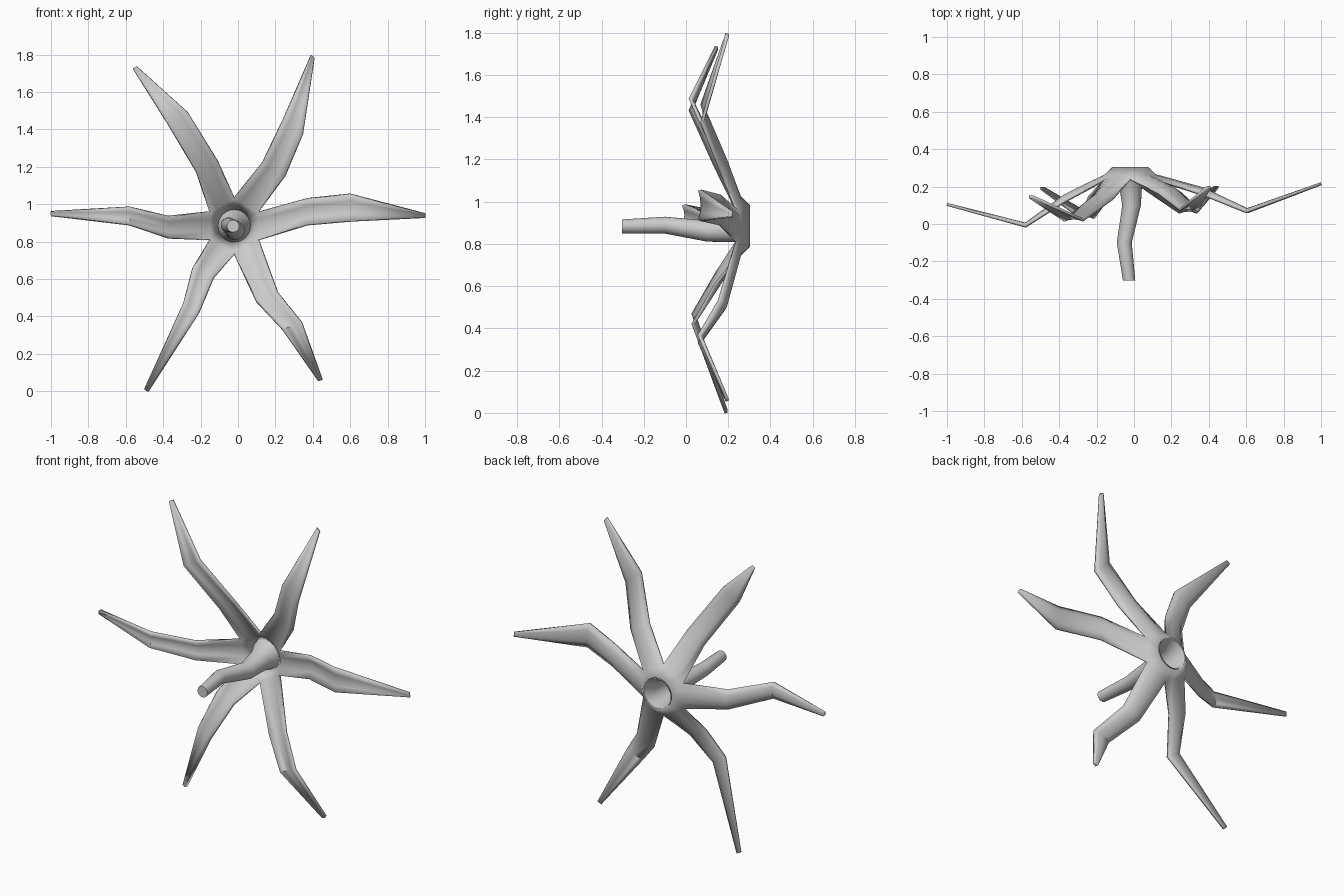
import bpy, bmesh, math
from mathutils import Vector

if "Cube" in bpy.data.objects:
    bpy.data.objects.remove(bpy.data.objects["Cube"])

CX, CZ = -0.02, 0.885        # flower axis (runs along y)
RIM_R, RIM_Y = 0.092, 0.298  # back rim
NOTCH_R, NOTCH_Y = 0.15, 0.24


def finish(bm, name):
    me = bpy.data.meshes.new(name)
    bmesh.ops.recalc_face_normals(bm, faces=bm.faces)
    bm.to_mesh(me)
    bm.free()
    ob = bpy.data.objects.new(name, me)
    bpy.context.collection.objects.link(ob)
    bpy.ops.object.select_all(action='DESELECT')
    ob.select_set(True)
    bpy.context.view_layer.objects.active = ob
    bpy.ops.object.shade_smooth_by_angle(angle=math.radians(50))
    return ob


def polar(r, deg, y):
    a = math.radians(deg)
    return Vector((CX + r * math.cos(a), y, CZ + r * math.sin(a)))


def cross_row(a, b, sag, n=4):
    """Row across a petal from edge a to edge b, the middle bulging backwards."""
    row = []
    for i in range(n + 1):
        t = i / n
        p = a.lerp(b, t)
        p.y += sag * (1 - (2 * t - 1) ** 2)
        row.append(p)
    return row


def bridge(bm, rows, closed=False):
    vs = [[bm.verts.new(p) for p in r] for r in rows]
    n = len(vs[0])
    for r0, r1 in zip(vs, vs[1:]):
        for i in range(n if closed else n - 1):
            j = (i + 1) % n
            bm.faces.new((r0[i], r0[j], r1[j], r1[i]))
    return vs


# Petals: mid edges a/b (x,z), bend edges a/b (x,z), bend y, tip (x,y,z)
PETALS = [
    ((.37, .89), (.37, 1.03), (.61, .91), (.60, 1.055), .065, (1.0, .215, .94)),
    ((.25, 1.15), (.13, 1.22), (.345, 1.375), (.245, 1.46), .075, (.40, .195, 1.79)),
    ((-.11, 1.23), (-.22, 1.17), (-.27, 1.49), (-.375, 1.43), .02, (-.55, .145, 1.73)),
    ((-.37, .935), (-.37, .82), (-.58, .985), (-.58, .89), -.012, (-1.0, .105, .95)),
    ((-.24, .66), (-.13, .61), (-.29, .47), (-.21, .42), .033, (-.49, .19, .005)),
    ((.10, .48), (.21, .53), (.24, .33), (.34, .37), .062, (.44, .195, .06)),
]

bm = bmesh.new()
for k, (ma, mb, ka, kb, ky, tip) in enumerate(PETALS):
    mid = k * 60
    my = NOTCH_Y * 0.53 + ky * 0.47
    tip = Vector(tip)
    d = Vector((kb[0] - ka[0], 0, kb[1] - ka[1])).normalized() * 0.012
    bridge(bm, [
        [polar(RIM_R, mid - 30 + 15 * i, RIM_Y) for i in range(5)],
        cross_row(polar(NOTCH_R, mid - 30, NOTCH_Y), polar(NOTCH_R, mid + 30, NOTCH_Y), .02),
        cross_row(Vector((ma[0], my, ma[1])), Vector((mb[0], my, mb[1])), .03),
        cross_row(Vector((ka[0], ky, ka[1])), Vector((kb[0], ky, kb[1])), .012),
        cross_row(tip - d, tip + d, 0),
    ])
bmesh.ops.remove_doubles(bm, verts=bm.verts, dist=1e-4)
petals = finish(bm, "petals")
sol = petals.modifiers.new("thickness", 'SOLIDIFY')
sol.thickness = 0.016
sol.offset = 0

# Pistil: funnel opening at the back rim, narrowing to a bent, capped tube
RINGS = [(.303, CX, CZ, .090), (.235, -.02, .872, .064), (.10, -.013, .861, .050),
         (-.10, -.052, .889, .040), (-.303, -.026, .883, .033)]
bm = bmesh.new()
N = 24
rings = bridge(bm, [[(x + r * math.cos(2 * math.pi * i / N), y, z + r * math.sin(2 * math.pi * i / N))
                     for i in range(N)] for y, x, z, r in RINGS], closed=True)
bm.faces.new(rings[-1])
finish(bm, "pistil")
